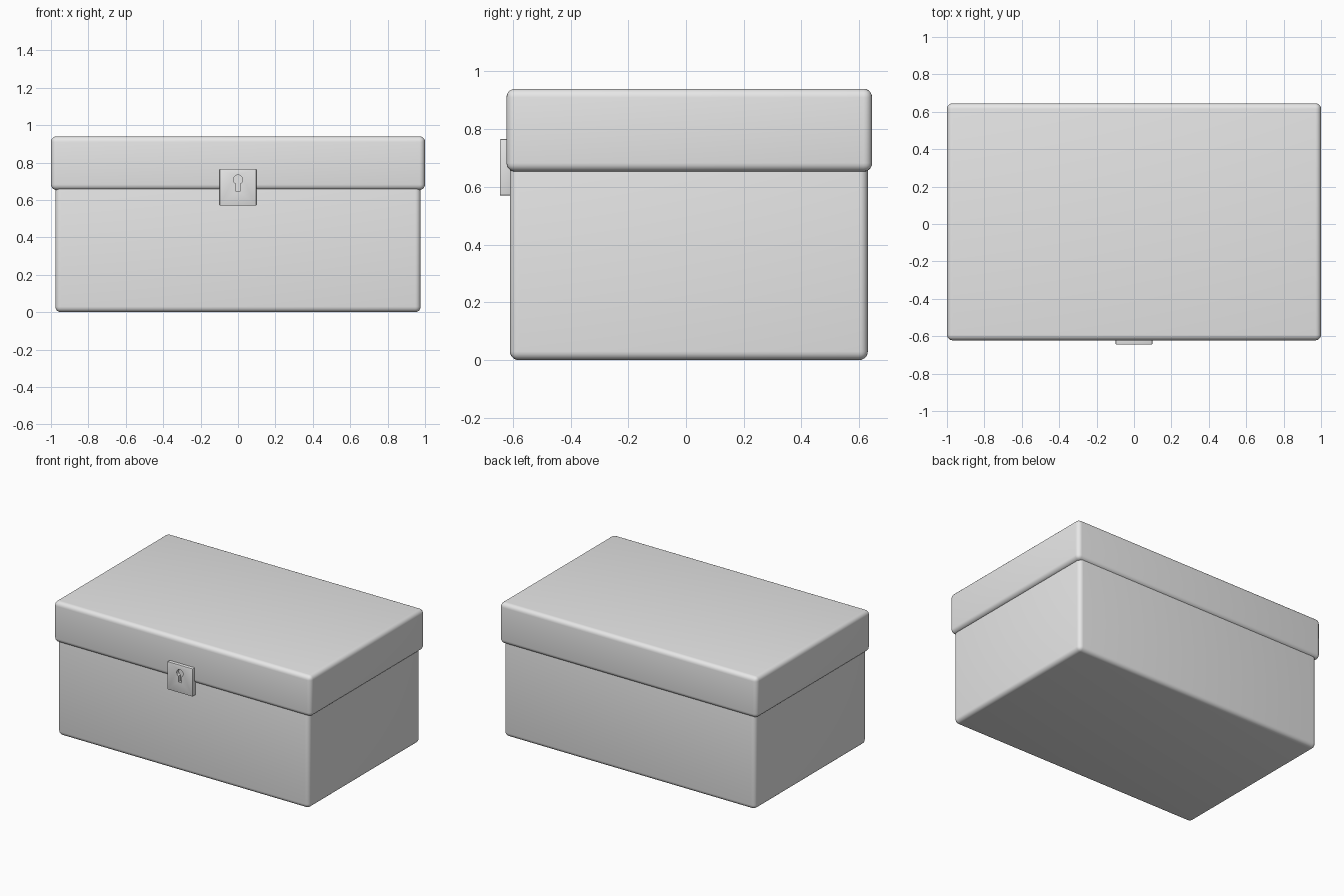
import bpy
import bmesh
import math

if "Cube" in bpy.data.objects:
    bpy.data.objects.remove(bpy.data.objects["Cube"], do_unlink=True)

# Single plain grey for the whole box
grey = bpy.data.materials.new("light_grey")
grey.use_nodes = True
grey.diffuse_color = (0.8, 0.8, 0.8, 1)
grey.node_tree.nodes["Principled BSDF"].inputs["Base Color"].default_value = (0.8, 0.8, 0.8, 1)


def activate(obj):
    bpy.ops.object.select_all(action="DESELECT")
    obj.select_set(True)
    bpy.context.view_layer.objects.active = obj


def block(name, low, high, radius, segments):
    """Box between two corners with rounded edges."""
    centre = [(a + b) / 2 for a, b in zip(low, high)]
    bpy.ops.mesh.primitive_cube_add(size=1, location=centre)
    obj = bpy.context.object
    obj.name = name
    obj.scale = [b - a for a, b in zip(low, high)]
    bpy.ops.object.transform_apply(location=False, rotation=False, scale=True)
    obj.data.materials.append(grey)
    bevel = obj.modifiers.new("rounded_edges", "BEVEL")
    bevel.width = radius
    bevel.segments = segments
    bpy.ops.object.modifier_apply(modifier=bevel.name)
    bpy.ops.object.shade_smooth_by_angle(angle=math.radians(35))
    return obj


# Box body and overhanging lid
block("box_body", (-0.977, -0.61, 0), (0.977, 0.63, 0.7), 0.03, 5)
block("box_lid", (-1, -0.622, 0.653), (1, 0.645, 0.94), 0.03, 5)

# Lock plate on the front
plate = block("lock_plate", (-0.098, -0.645, 0.57), (0.098, -0.6, 0.766), 0.004, 2)

# Keyhole outline: round top joined to a narrow slot
radius, half_slot, centre_z, slot_z = 0.025, 0.011, 0.709, 0.645
start = -math.acos(half_slot / radius)
sweep = math.pi - 2 * start
steps = 24
outline = [(radius * math.cos(start + sweep * i / steps),
            centre_z + radius * math.sin(start + sweep * i / steps))
           for i in range(steps + 1)]
outline += [(-half_slot, slot_z), (half_slot, slot_z)]

# Keyhole cutter, sunk into the plate and then discarded
bm = bmesh.new()
face = bm.faces.new([bm.verts.new((x, -0.7, z)) for x, z in outline])
extruded = bmesh.ops.extrude_face_region(bm, geom=[face])["geom"]
bmesh.ops.translate(bm, vec=(0, 0.077, 0),
                    verts=[v for v in extruded if isinstance(v, bmesh.types.BMVert)])
bmesh.ops.recalc_face_normals(bm, faces=bm.faces)
mesh = bpy.data.meshes.new("keyhole_cutter")
bm.to_mesh(mesh)
bm.free()
mesh.materials.append(grey)
cutter = bpy.data.objects.new("keyhole_cutter", mesh)
bpy.context.collection.objects.link(cutter)
cutter.hide_render = True

activate(plate)
cut = plate.modifiers.new("keyhole", "BOOLEAN")
cut.operation = "DIFFERENCE"
cut.solver = "EXACT"
cut.object = cutter
bpy.ops.object.modifier_apply(modifier=cut.name)
bpy.data.objects.remove(cutter, do_unlink=True)
bpy.ops.object.shade_smooth_by_angle(angle=math.radians(35))
